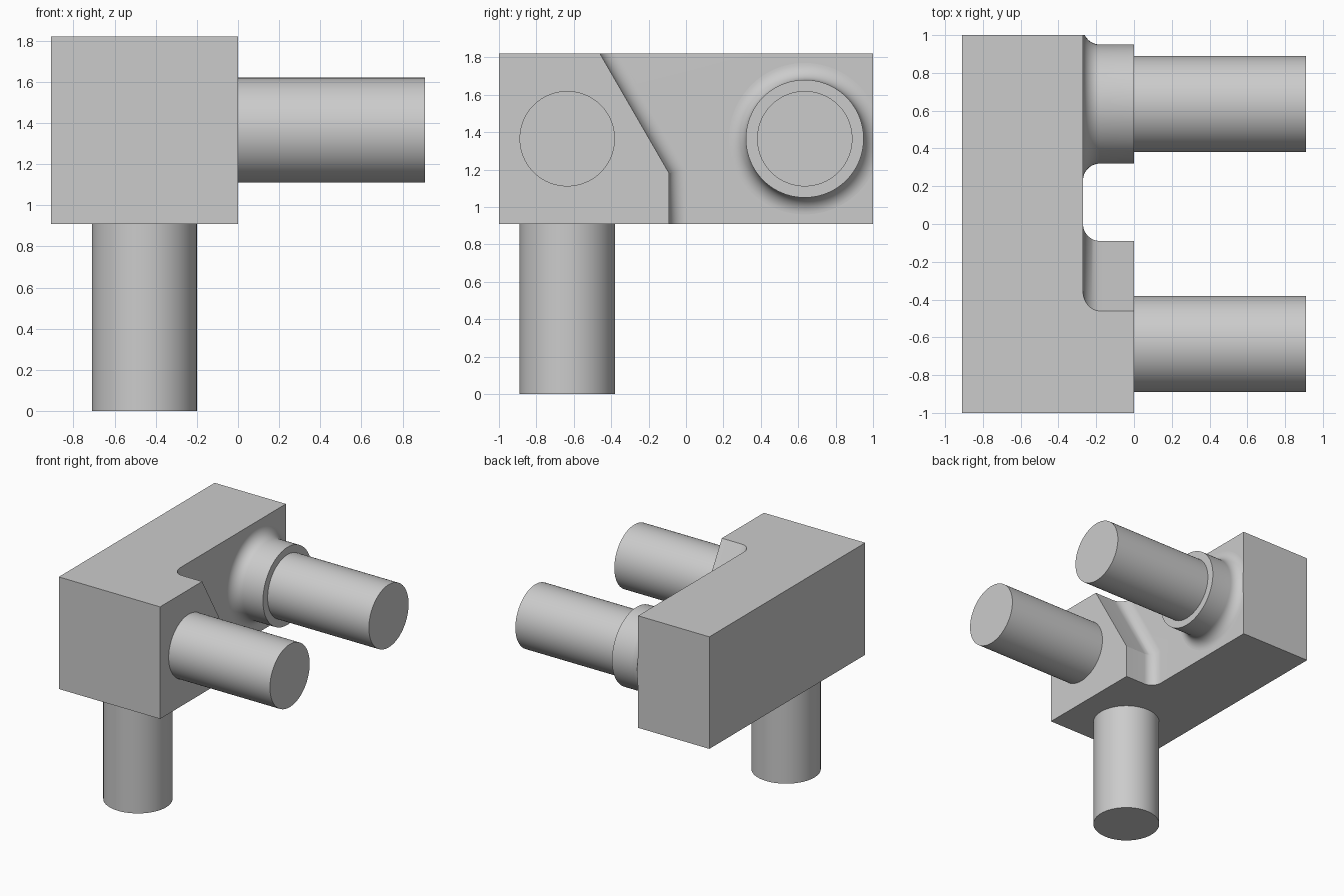
import bpy, bmesh, math
from mathutils import Matrix, Vector

cube = bpy.data.objects.get("Cube")
if cube:
    bpy.data.objects.remove(cube, do_unlink=True)

grey = bpy.data.materials.new("plain grey")
grey.use_nodes = True
COLOR = (0.6, 0.6, 0.6, 1)
grey.diffuse_color = COLOR
grey.node_tree.nodes["Principled BSDF"].inputs["Base Color"].default_value = COLOR

BOTTOM, TOP, MID = 0.91, 1.82, 1.365
STEP, FILLET, PIN = -0.27, 0.09, 0.255
PIN_Y, STEPS = 0.635, 12


def finish(bm, name):
    bmesh.ops.recalc_face_normals(bm, faces=bm.faces)
    mesh = bpy.data.meshes.new(name)
    bm.to_mesh(mesh)
    bm.free()
    mesh.materials.append(grey)
    obj = bpy.data.objects.new(name, mesh)
    bpy.context.collection.objects.link(obj)
    bpy.ops.object.select_all(action='DESELECT')
    obj.select_set(True)
    bpy.context.view_layer.objects.active = obj
    bpy.ops.object.shade_smooth_by_angle(angle=math.radians(25))
    return obj


def loft(rings):
    """Skin closed rings of points and cap both ends."""
    bm = bmesh.new()
    loops = [[bm.verts.new(p) for p in ring] for ring in rings]
    for a, b in zip(loops, loops[1:]):
        for i in range(len(a)):
            j = (i + 1) % len(a)
            bm.faces.new((a[i], a[j], b[j], b[i]))
    bm.faces.new(loops[0])
    bm.faces.new(loops[-1])
    return bm


def fillet():
    """Yield x and outward offset along the concave quarter round."""
    for i in range(STEPS + 1):
        a = math.pi / 2 * i / STEPS
        yield STEP + FILLET * (1 - math.sin(a)), FILLET * (1 - math.cos(a))


# Body: stepped block whose slanted shoulder blends into the back slab
def section(x, ys, corner_z):
    return [(x, -1, BOTTOM), (x, ys[0], BOTTOM), (x, ys[1], corner_z),
            (x, ys[2], TOP), (x, -1, TOP)]


def shoulder(x, d):
    slant = math.radians(30)
    y = -0.09 + d
    return section(x, (y, y, -0.46 + d / math.cos(slant)),
                   1.18 + d * math.tan(slant / 2))


rings = [shoulder(0, 0)] + [shoulder(x, d) for x, d in fillet()]
rings += [section(x, (1, 1, 1), 1.2) for x in (STEP, -0.91)]
bm = loft(rings)
bmesh.ops.recalc_face_normals(bm, faces=bm.faces)
bmesh.ops.dissolve_limit(bm, angle_limit=math.radians(0.5),
                         verts=bm.verts, edges=bm.edges)
finish(bm, "body")


# Boss: round collar flaring into the slab, trimmed flush with the back
def circle(x, r, n=96):
    return [(x, PIN_Y + r * math.cos(math.tau * i / n),
             MID + r * math.sin(math.tau * i / n)) for i in range(n)]


bm = loft([circle(0, 0.315)] + [circle(x, 0.315 + d) for x, d in fillet()])
bmesh.ops.bisect_plane(bm, geom=bm.verts[:] + bm.edges[:] + bm.faces[:],
                       plane_co=(0, 1, 0), plane_no=(0, 1, 0), clear_outer=True)
bmesh.ops.holes_fill(bm, edges=[e for e in bm.edges if e.is_boundary])
finish(bm, "boss")


# Pins and leg: equal plain cylinders
def rod(name, start, end):
    start, end = Vector(start), Vector(end)
    axis = end - start
    turn = axis.to_track_quat('Z', 'Y').to_matrix().to_4x4()
    bm = bmesh.new()
    bmesh.ops.create_cone(bm, cap_ends=True, segments=96, radius1=PIN, radius2=PIN,
                          depth=axis.length,
                          matrix=Matrix.Translation((start + end) / 2) @ turn)
    finish(bm, name)


for name, y in (("front_pin", -PIN_Y), ("back_pin", PIN_Y)):
    rod(name, (0, y, MID), (0.91, y, MID))
rod("leg", (-0.455, -PIN_Y, 0), (-0.455, -PIN_Y, BOTTOM))
